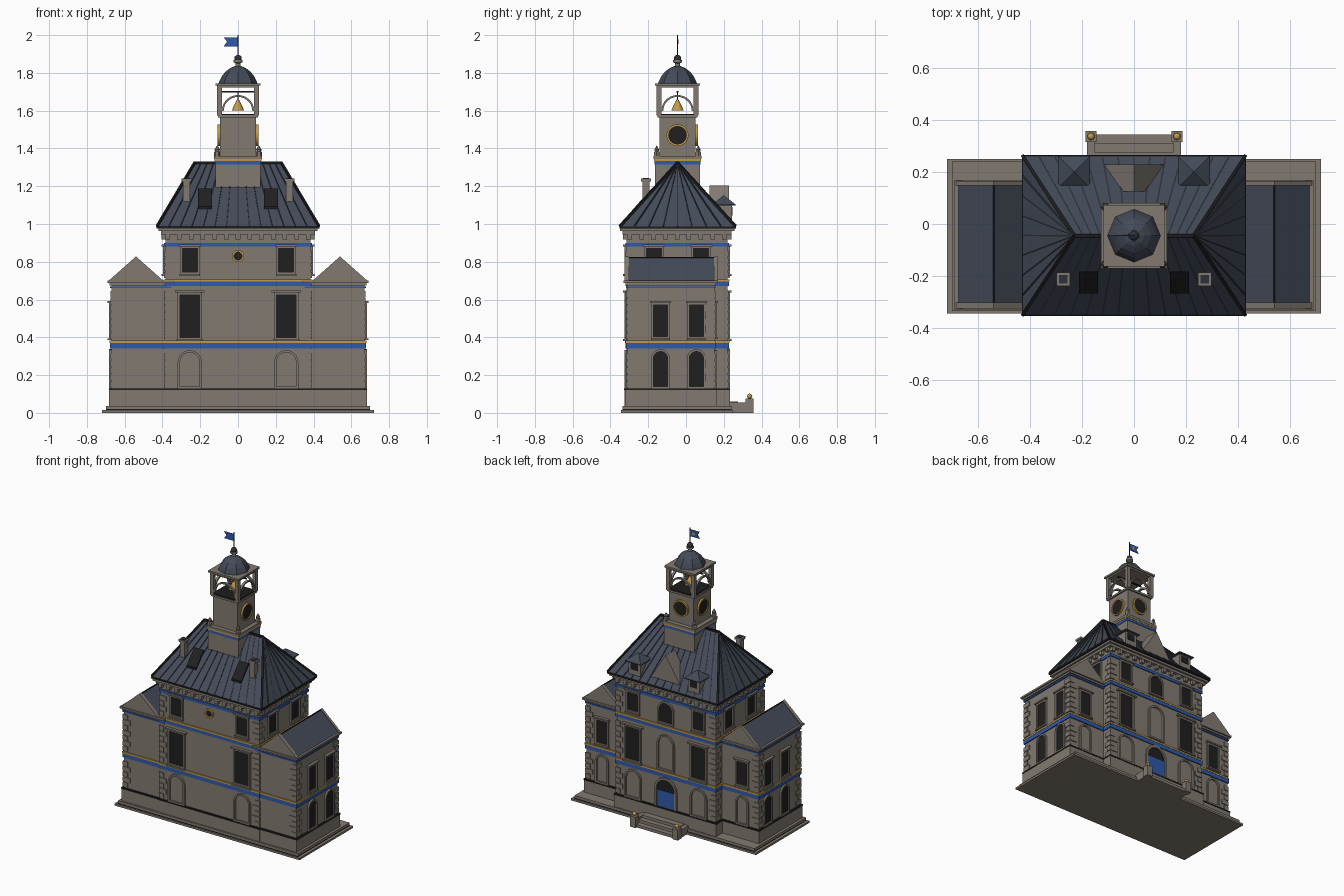
import bpy, bmesh, math
from mathutils import Vector, Matrix

cube = bpy.data.objects.get("Cube")
if cube:
    bpy.data.objects.remove(cube)

COLOURS = {
    "stone": (0.225, 0.195, 0.165), "slate": (0.058, 0.07, 0.097),
    "dark_slate": (0.025, 0.03, 0.04), "iron": (0.012, 0.012, 0.013),
    "glass": (0.014, 0.014, 0.014), "blue": (0.028, 0.1, 0.4), "gold": (0.55, 0.32, 0.06),
}
MATS = {}
for key, rgb in COLOURS.items():
    m = bpy.data.materials.new(key)
    m.use_nodes = True
    m.diffuse_color = (*rgb, 1)
    bsdf = m.node_tree.nodes["Principled BSDF"]
    bsdf.inputs["Base Color"].default_value = (*rgb, 1)
    bsdf.inputs["Roughness"].default_value = 0.8
    MATS[key] = m

PARTS = {}


def part(name, mat):
    return PARTS.setdefault((name, mat), bmesh.new())


def loft(name, mat, loops, cap=True, closed=False):
    """Skin a list of equal loops of points."""
    bm = part(name, mat)
    vs = [[bm.verts.new(p) for p in lp] for lp in loops]
    n = len(vs[0])
    pairs = list(zip(vs, vs[1:])) + ([(vs[-1], vs[0])] if closed else [])
    for a, b in pairs:
        for i in range(n):
            j = (i + 1) % n
            bm.faces.new((a[i], a[j], b[j], b[i]))
    if cap and not closed:
        bm.faces.new(vs[0][::-1])
        bm.faces.new(vs[-1])


def box(name, mat, x0, x1, y0, y1, z0, z1):
    loft(name, mat, [[(x0, y0, z), (x1, y0, z), (x1, y1, z), (x0, y1, z)] for z in (z0, z1)])


def block(name, mat, rect, z0, z1, grow=0.0):
    x0, x1, y0, y1 = rect
    box(name, mat, x0 - grow, x1 + grow, y0 - grow, y1 + grow, z0, z1)


def rod(name, mat, p, q, r, sides=4):
    p, q = Vector(p), Vector(q)
    rot = (q - p).to_track_quat("Z", "Y")
    ring = [rot @ Vector((r * math.cos(a), r * math.sin(a), 0))
            for a in (2 * math.pi * (i + 0.5) / sides for i in range(sides))]
    loft(name, mat, [[c + v for v in ring] for c in (p, q)])


def lathe(name, mat, x, y, profile, sides=8, turn=0.0):
    angles = [2 * math.pi * i / sides + turn for i in range(sides)]
    loft(name, mat, [[(x + r * math.cos(a), y + r * math.sin(a), z) for a in angles]
                     for r, z in profile])


def ball(name, mat, c, r):
    bmesh.ops.create_icosphere(part(name, mat), subdivisions=2, radius=r,
                               matrix=Matrix.Translation(c))


# Wall frame: u runs along the wall, d is the distance outwards
def at(face, u, z, d):
    return {"front": (u, -d, z), "back": (u, d, z), "right": (d, u, z), "left": (-d, u, z)}[face]


def panel(name, mat, face, outline, d0, d1):
    loft(name, mat, [[at(face, u, z, d) for u, z in outline] for d in (d0, d1)])


def opening(u, w, z0, z1, arch):
    h = w / 2
    if not arch:
        return [(u - h, z0), (u + h, z0), (u + h, z1), (u - h, z1)]
    top = [(u + h * math.cos(math.pi * i / 10), z1 - h + h * math.sin(math.pi * i / 10))
           for i in range(11)]
    return [(u - h, z0), (u + h, z0)] + top


def disc(u, z, r, n=24):
    return [(u + r * math.cos(2 * math.pi * i / n), z + r * math.sin(2 * math.pi * i / n))
            for i in range(n)]


def ring(name, mat, face, outer, inner, d0, d1):
    loft(name, mat, [[at(face, u, z, d) for u, z in o]
                     for o, d in ((outer, d0), (outer, d1), (inner, d1), (inner, d0))],
         closed=True)


def window(face, u, d, w, z0, z1, arch=False, blind=False, t=0.012):
    inner, outer = opening(u, w, z0, z1, arch), opening(u, w + 2 * t, z0 - t, z1 + t, arch)
    ring("window_frames", "stone", face, outer, inner, d - 0.01, d + 0.012)
    if not blind:
        panel("window_panes", "glass", face, inner, d - 0.004, d + 0.003)
    if not arch:
        for z, k in ((z1 + t, 1.5), (z0 - t - 0.008, 1.35)):
            panel("sills_and_hoods", "stone", face,
                  opening(u, w * k, z, z + 0.01, False), d - 0.01, d + 0.02)


def quoins(cx, cy, sx, sy, z0, z1):
    """Alternating corner stones; sx, sy point outwards."""
    z, k = z0, 0
    while z < z1 - 0.03:
        a, b = (0.05, 0.03) if k % 2 else (0.03, 0.05)
        xs, ys = sorted((cx - sx * a, cx + sx * 0.006)), sorted((cy - sy * b, cy + sy * 0.006))
        box("quoins", "stone", *xs, *ys, z, z + 0.032)
        z, k = z + 0.037, k + 1


# Plinth and walls
CENTRE = (-0.385, 0.385, -0.314, 0.22)
TY = -0.045
block("plinth", "stone", (-0.72, 0.72, -0.345, 0.25), 0, 0.014)
block("plinth", "iron", (-0.7, 0.7, -0.335, 0.24), 0.014, 0.02)
block("plinth", "stone", (-0.7, 0.7, -0.335, 0.24), 0.02, 0.036)
WINGS = [(-0.67, -0.36, -0.31, 0.15), (0.36, 0.67, -0.31, 0.15)]
for rect, top in [(CENTRE, 0.96)] + [(w, 0.68) for w in WINGS]:
    block("walls", "stone", rect, 0.03, top)
    block("base_course", "stone", rect, 0.03, 0.12, 0.012)
    block("base_line", "iron", rect, 0.12, 0.129, 0.014)
    block("blue_bands", "blue", rect, 0.342, 0.37, 0.007)
    block("gold_bands", "gold", rect, 0.37, 0.382, 0.009)
block("blue_bands", "blue", CENTRE, 0.672, 0.695, 0.007)
block("gold_bands", "gold", CENTRE, 0.695, 0.707, 0.009)
block("blue_bands", "blue", CENTRE, 0.88, 0.9, 0.007)

for s in (-1, 1):
    for y, sy in ((-0.31, -1), (0.15, 1)):
        quoins(s * 0.67, y, s, sy, 0.135, 0.335)
        quoins(s * 0.67, y, s, sy, 0.39, 0.65)
    for y, sy in ((-0.314, -1), (0.22, 1)):
        for z0, z1 in ((0.135, 0.335), (0.39, 0.66), (0.715, 0.88)):
            quoins(s * 0.385, y, s, sy, z0, z1)

# Wing cornices, gables and roofs
for s, rect in zip((-1, 1), WINGS):
    block("blue_bands", "blue", rect, 0.66, 0.67, 0.007)
    block("wing_cornice", "stone", rect, 0.675, 0.687, 0.01)
    block("wing_cornice", "stone", rect, 0.687, 0.7, 0.02)
    tri = [(s * 0.54 - 0.137, 0.698), (s * 0.54 + 0.137, 0.698), (s * 0.54, 0.822)]
    panel("wing_roof", "slate", "back", tri, -0.302, 0.148)
    grown = [(s * 0.54 - 0.147, 0.698), (s * 0.54 + 0.147, 0.698), (s * 0.54, 0.828)]
    panel("wing_gables", "stone", "back", grown, -0.325, -0.302)
    panel("wing_gables", "stone", "back", grown, 0.148, 0.166)
    rod("wing_ridge", "iron", (s * 0.54, -0.302, 0.822), (s * 0.54, 0.148, 0.822), 0.004)

# Windows: garden side, entrance side and wing ends
for s in (-1, 1):
    for face, d in (("front", 0.314), ("back", 0.22)):
        window(face, s * 0.255, d, 0.105, 0.14, 0.32, arch=True, blind=True)
        window(face, s * 0.255, d, 0.105, 0.4, 0.625)
        window(face, s * 0.255, d, 0.08, 0.745, 0.87)
    window("back", s * 0.545, 0.15, 0.08, 0.41, 0.57)
    window("back", s * 0.545, 0.15, 0.08, 0.14, 0.32, arch=True, blind=True)
    side = "right" if s > 0 else "left"
    for y in (-0.135, 0.055):
        window(side, y, 0.67, 0.075, 0.405, 0.57)
        window(side, y, 0.67, 0.075, 0.14, 0.325, arch=True)
    for y in (-0.17, 0.08):
        window(side, y, 0.385, 0.08, 0.745, 0.87)
window("back", 0, 0.22, 0.11, 0.4, 0.63, arch=True, blind=True)
window("back", 0, 0.22, 0.1, 0.73, 0.865, arch=True)
ring("medallion", "gold", "front", disc(0, 0.83, 0.032), disc(0, 0.83, 0.021), 0.31, 0.326)
panel("medallion", "glass", "front", disc(0, 0.83, 0.022), 0.31, 0.318)

# Entrance door and steps
window("back", 0, 0.22, 0.14, 0.06, 0.325, arch=True, t=0.016)
panel("door", "blue", "back", opening(0, 0.136, 0.06, 0.245, False), 0.215, 0.228)
for i in range(3):
    box("steps", "stone", -0.15, 0.15, 0.21, 0.345 - i * 0.035, 0, 0.02 * (i + 1))
for s in (-1, 1):
    box("step_walls", "stone", s * 0.165 - 0.015, s * 0.165 + 0.015, 0.21, 0.345, 0, 0.055)
    box("step_piers", "stone", s * 0.165 - 0.021, s * 0.165 + 0.021, 0.316, 0.358, 0, 0.075)
    ball("step_pier_balls", "gold", (s * 0.165, 0.337, 0.088), 0.014)

# Main cornice with brackets
block("main_cornice", "stone", CENTRE, 0.945, 0.962, 0.022)
block("main_cornice", "stone", CENTRE, 0.962, 0.978, 0.036)
for i in range(13):
    x = -0.372 + i * 0.062
    for face, d in (("front", 0.314), ("back", 0.22)):
        panel("brackets", "stone", face, opening(x, 0.024, 0.918, 0.946, False), d - 0.01, d + 0.02)
for i in range(9):
    for face in ("left", "right"):
        panel("brackets", "stone", face, opening(-0.297 + i * 0.0625, 0.024, 0.918, 0.946, False),
              0.375, 0.405)

# Hipped main roof with seams
X, Y0, Y1, ZE, ZR, RX = 0.428, -0.35, 0.262, 0.988, 1.325, 0.228
block("gutter", "iron", (-X, X, Y0, Y1), 0.976, ZE, 0.003)
bm = part("main_roof", "slate")
e = [bm.verts.new(p) for p in ((-X, Y0, ZE), (X, Y0, ZE), (X, Y1, ZE), (-X, Y1, ZE))]
r = [bm.verts.new((x, TY, ZR)) for x in (-RX, RX)]
for f in ((e[0], e[1], r[1], r[0]), (e[1], e[2], r[1]), (e[2], e[3], r[0], r[1]),
          (e[3], e[0], r[0]), e[::-1]):
    bm.faces.new(f)
for i in range(1, 14):
    t = 2 * i / 14 - 1
    for y in (Y0, Y1):
        rod("roof_seams", "dark_slate", (t * X, y, ZE), (t * RX, TY, ZR), 0.004)
for i in range(1, 8):
    for s in (-1, 1):
        rod("roof_seams", "dark_slate", (s * X, Y0 + (Y1 - Y0) * i / 8, ZE), (s * RX, TY, ZR), 0.004)
rod("ridge_caps", "iron", (-RX, TY, ZR), (RX, TY, ZR), 0.009)
for s in (-1, 1):
    for y in (Y0, Y1):
        rod("ridge_caps", "iron", (s * X, y, ZE), (s * RX, TY, ZR), 0.009)

# Skylights, chimneys, dormers and the central gable
for s in (-1, 1):
    quad = [(s * 0.175 + a * 0.037, y, ZE + (y - Y0) * (ZR - ZE) / (TY - Y0))
            for a, y in ((-1, -0.268), (1, -0.268), (1, -0.182), (-1, -0.182))]
    loft("skylights", "glass", [[(x, y, z + k) for x, y, z in quad] for k in (-0.01, 0.014)])
    stack = (s * 0.272 - 0.019, s * 0.272 + 0.019, -0.231, -0.193)
    block("chimneys", "stone", stack, 1.05, 1.225)
    block("chimneys", "stone", stack, 1.225, 1.24, 0.007)
    block("chimney_pots", "dark_slate", stack, 1.24, 1.244, -0.003)
    box("dormers", "stone", s * 0.23 - 0.046, s * 0.23 + 0.046, 0.15, 0.243, 1.0, 1.1)
    panel("dormer_panes", "glass", "back", opening(s * 0.23, 0.055, 1.045, 1.09, False), 0.24, 0.247)
    lathe("dormer_roofs", "slate", s * 0.23, 0.2, [(0.087, 1.098), (0.087, 1.104), (0.004, 1.15)],
          4, math.pi / 4)
gable = [(-0.13, 1.0), (0.13, 1.0), (0, 1.205)]
panel("central_gable", "stone", "back", gable, 0.125, 0.228)

# Tower base and shaft with clocks
def square(name, mat, half, z0, z1):
    box(name, mat, -half, half, TY - half, TY + half, z0, z1)


square("tower_base", "stone", 0.119, 1.0, 1.36)
square("blue_bands", "blue", 0.122, 1.315, 1.333)
square("gold_bands", "gold", 0.124, 1.333, 1.343)
square("tower_base", "stone", 0.126, 1.343, 1.36)
square("tower_shaft", "stone", 0.096, 1.36, 1.57)
square("tower_shaft", "stone", 0.106, 1.565, 1.577)
square("belfry_floor", "iron", 0.1, 1.577, 1.583)
for face, d, u in (("left", 0.096, TY), ("right", 0.096, TY), ("back", TY + 0.096, 0)):
    panel("clock_faces", "glass", face, disc(u, 1.47, 0.05), d - 0.005, d + 0.006)
    ring("clock_rims", "gold", face, disc(u, 1.47, 0.058), disc(u, 1.47, 0.049), d - 0.005, d + 0.012)

# Belfry posts, arches, cornice and corner spikes
for sx in (-1, 1):
    for sy in (-1, 1):
        lathe("corner_spikes", "stone", sx * 0.11, TY + sy * 0.11,
              [(0.016, 1.36), (0.016, 1.38), (0.012, 1.385), (0.014, 1.395), (0.002, 1.415)], 6)
        x, y = sx * 0.097, TY + sy * 0.097
        box("belfry_posts", "stone", x - 0.013, x + 0.013, y - 0.013, y + 0.013, 1.575, 1.73)
arc = [math.pi * i / 14 for i in range(15)]
for face, u, d in (("front", 0, 0.097 - TY), ("back", 0, 0.097 + TY),
                   ("left", TY, 0.097), ("right", TY, 0.097)):
    pts = [(u + 0.086 * math.cos(a), 1.597 + 0.086 * math.sin(a)) for a in arc]
    pts += [(u + 0.076 * math.cos(a), 1.597 + 0.076 * math.sin(a)) for a in arc[::-1]]
    panel("belfry_arches", "stone", face, pts, d - 0.008, d + 0.008)
rod("bell_beam", "iron", (-0.1, TY, 1.7), (0.1, TY, 1.7), 0.006)
rod("bell_beam", "iron", (0, TY, 1.65), (0, TY, 1.7), 0.003)
lathe("bell", "gold", 0, TY, [(0.032, 1.602), (0.029, 1.61), (0.015, 1.64), (0.004, 1.66)], 16)
square("belfry_cornice", "stone", 0.11, 1.722, 1.732)
square("belfry_cornice", "stone", 0.118, 1.732, 1.745)

# Dome, finial and flag
lathe("dome", "slate", 0, TY, [(0.102, 1.745), (0.098, 1.757), (0.086, 1.782), (0.066, 1.807),
                               (0.04, 1.826), (0.016, 1.836)])
lathe("finial", "stone", 0, TY, [(0.016, 1.83), (0.012, 1.85), (0.024, 1.856), (0.024, 1.868)], 12)
ball("finial_ball", "dark_slate", (0, TY, 1.876), 0.02)
rod("flag_pole", "iron", (0, TY, 1.88), (0, TY, 2.0), 0.003, 6)
flag = [(0, 1.94), (0, 1.988), (-0.076, 1.988), (-0.058, 1.965), (-0.076, 1.94)]
panel("flag", "blue", "back", flag, TY - 0.002, TY + 0.002)
panel("flag_spot", "gold", "back", disc(-0.03, 1.965, 0.011, 12), TY, TY + 0.004)

# Turn every part into an object
for (name, mat), bm in PARTS.items():
    bmesh.ops.recalc_face_normals(bm, faces=bm.faces)
    for f in bm.faces:
        f.smooth = "ball" in name
    label = name if name.startswith(mat) else f"{name}_{mat}"
    me = bpy.data.meshes.new(label)
    bm.to_mesh(me)
    bm.free()
    me.materials.append(MATS[mat])
    bpy.context.collection.objects.link(bpy.data.objects.new(label, me))
